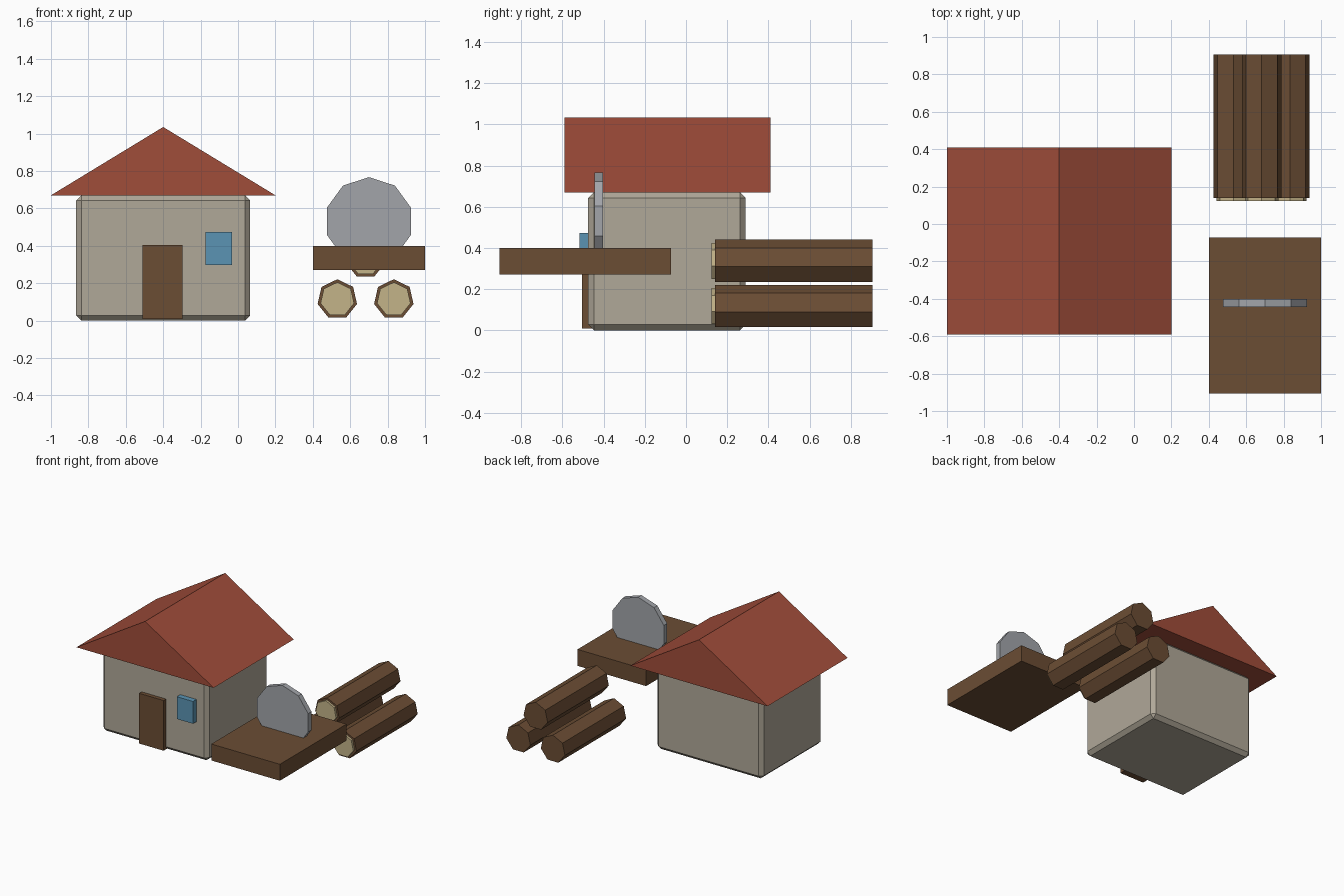
import bpy
import bmesh
from math import sin, cos, pi

default = bpy.data.objects.get("Cube")
if default:
    bpy.data.objects.remove(default)


def material(name, hex_code):
    """Flat colour from an sRGB hex code, stored as linear values."""
    srgb = [int(hex_code[i:i + 2], 16) / 255 for i in (0, 2, 4)]
    rgba = [((c + 0.055) / 1.055) ** 2.4 for c in srgb] + [1]
    mat = bpy.data.materials.new(name)
    mat.use_nodes = True
    mat.diffuse_color = rgba
    mat.node_tree.nodes["Principled BSDF"].inputs["Base Color"].default_value = rgba
    return mat


plaster = material("plaster", "b0a898")
roof_red = material("roof red", "a04d3a")
wood = material("brown wood", "6b4d34")
cut_wood = material("cut wood", "c4b389")
glass = material("window blue", "5b94b3")
steel = material("steel", "a2a5aa")


def prism(name, profile, y0, y1, mat):
    """Extrude an (x, z) profile along y."""
    bm = bmesh.new()
    face = bm.faces.new([bm.verts.new((x, y0, z)) for x, z in profile])
    grown = bmesh.ops.extrude_face_region(bm, geom=[face])["geom"]
    moved = [v for v in grown if isinstance(v, bmesh.types.BMVert)]
    bmesh.ops.translate(bm, verts=moved, vec=(0, y1 - y0, 0))
    bmesh.ops.recalc_face_normals(bm, faces=bm.faces)
    mesh = bpy.data.meshes.new(name)
    bm.to_mesh(mesh)
    bm.free()
    mesh.materials.append(mat)
    obj = bpy.data.objects.new(name, mesh)
    bpy.context.collection.objects.link(obj)
    return obj


def box(name, x0, x1, y0, y1, z0, z1, mat):
    return prism(name, [(x0, z0), (x1, z0), (x1, z1), (x0, z1)], y0, y1, mat)


def ring(x, z, radius, sides):
    """Regular polygon with one corner pointing up."""
    angles = [pi / 2 + 2 * pi * i / sides for i in range(sides)]
    return [(x + radius * cos(a), z + radius * sin(a)) for a in angles]


# House with chamfered walls
walls = box("house_walls", -0.865, 0.065, -0.475, 0.29, 0, 0.67, plaster)
chamfer = walls.modifiers.new("chamfer", "BEVEL")
chamfer.width = 0.028
chamfer.segments = 1
prism("gable_roof", [(-1, 0.67), (0.2, 0.67), (-0.4, 1.035)], -0.59, 0.41, roof_red)
box("door", -0.51, -0.297, -0.506, -0.44, 0.008, 0.405, wood)
box("window", -0.173, -0.031, -0.518, -0.46, 0.297, 0.473, glass)

# Saw table with an upright blade
box("saw_table", 0.4, 1, -0.905, -0.073, 0.27, 0.4, wood)
prism("saw_blade", ring(0.7, 0.531, 0.236, 10), -0.444, -0.402, steel)

# Stack of logs, each with a pale cut end at the front
for label, x, z in (("left", 0.833, 0.113), ("right", 0.531, 0.113), ("top", 0.682, 0.333)):
    prism(label + "_log", ring(x, z, 0.108, 7), 0.14, 0.905, wood)
    prism(label + "_log_cut_end", ring(x, z, 0.092, 7), 0.123, 0.16, cut_wood)
